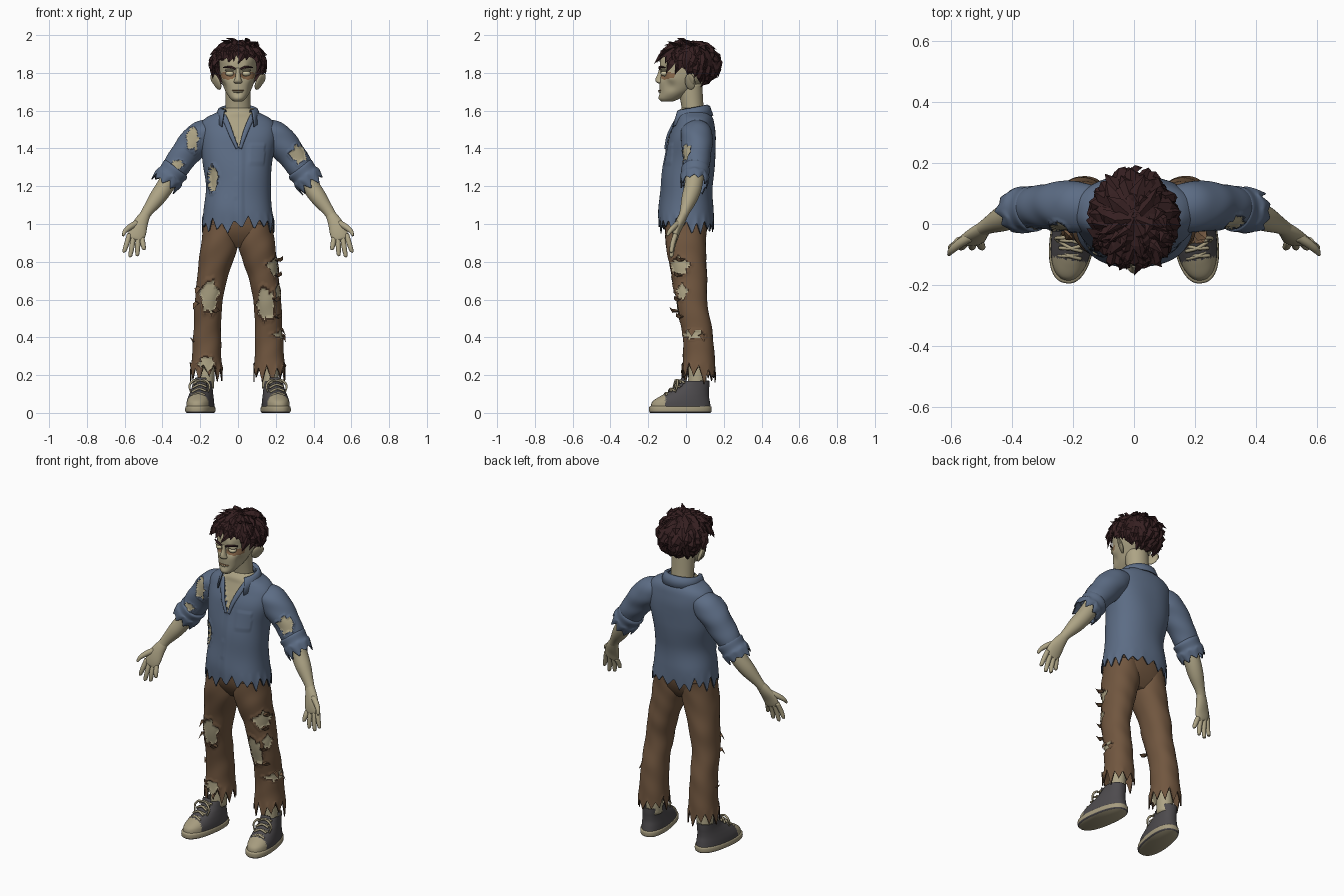
import bpy, bmesh, math, random
from math import sin, cos, pi, atan2, hypot, radians, exp
from mathutils import Vector, Matrix

random.seed(7)
if "Cube" in bpy.data.objects:
    bpy.data.objects.remove(bpy.data.objects["Cube"])


def material(name, *rgb):
    m = bpy.data.materials.new(name)
    m.use_nodes = True
    m.diffuse_color = (*rgb, 1)
    bsdf = m.node_tree.nodes["Principled BSDF"]
    bsdf.inputs["Base Color"].default_value = (*rgb, 1)
    bsdf.inputs["Roughness"].default_value = .9
    return m


SKIN = material("pale_skin", .42, .37, .235)
SORE = material("sore_skin", .25, .14, .07)
SHIRT = material("blue_cloth", .108, .152, .235)
SHIRT_EDGE = material("dark_blue_edge", .035, .045, .065)
TROUSERS = material("brown_cloth", .165, .094, .05)
TROUSERS_EDGE = material("dark_brown_edge", .05, .028, .016)
HAIR = material("dark_hair", .036, .014, .015)
CANVAS = material("grey_canvas", .075, .07, .075)
RUBBER = material("cream_rubber", .38, .33, .21)
EYE = material("pale_eye", .6, .54, .34)


def finish(name, bm, mats, smooth=True, thick=0):
    bmesh.ops.recalc_face_normals(bm, faces=bm.faces)
    me = bpy.data.meshes.new(name)
    bm.to_mesh(me)
    bm.free()
    for m in mats:
        me.materials.append(m)
    ob = bpy.data.objects.new(name, me)
    bpy.context.collection.objects.link(ob)
    if smooth:
        me.shade_smooth()
    if thick:
        mod = ob.modifiers.new("thickness", "SOLIDIFY")
        mod.thickness, mod.offset, mod.material_offset_rim = thick, -1, 2
    return ob


def spline(keys, n):
    """Smooth interpolation through the key tuples."""
    out = []
    for i in range(n):
        f = i / (n - 1) * (len(keys) - 1)
        k = min(int(f), len(keys) - 2)
        t = f - k
        a, b, c, d = (keys[max(0, min(len(keys) - 1, k + j))] for j in (-1, 0, 1, 2))
        out.append([q + .5 * t * (r - p + t * (2 * p - 5 * q + 4 * r - s + t * (3 * (q - r) + s - p)))
                    for p, q, r, s in zip(a, b, c, d)])
    return out


def tear(cx, cy, cz, a, c):
    """Ragged, slightly pointed hole: positive inside, zero on its outline."""
    def depth(p):
        x, y, z = p.x - cx, p.y - cy, (p.z - cz) / c
        ang = atan2(z, (x + y) / a)
        h = hypot(x, y) / a
        return 1 + .13 * sin(5 * ang + 40 * cz) + .08 * sin(9 * ang) - (h ** 1.5 + abs(z) ** 1.5) ** .667
    return depth


def loft(name, keys, n, segs, mats, flat=False, power=2, tears=(), push=None, jag=0,
         teeth=13, span=.1, cap=True, paint=None, thick=0):
    """Skin through elliptical rings (x, y, z, width, depth)."""
    bm, rings, st = bmesh.new(), [], spline(keys, n)
    zig = [random.uniform(.2, 1) * (-1) ** i for i in range(2 * teeth)]
    for i, (x, y, z, a, b) in enumerate(st):
        c, lo, hi = Vector((x, y, z)), st[max(0, i - 1)], st[min(n - 1, i + 1)]
        t = (Vector(hi[:3]) - Vector(lo[:3])).normalized()
        if flat:
            t = Vector((0, 0, 1 if t.z > 0 else -1))
        v = Vector((0, 1, 0))
        v = (v - t * t.y).normalized()
        u = v.cross(t)
        w = max(0, (i / (n - 1) - 1 + span) / span)
        ring = []
        for j in range(segs):
            ang = 2 * pi * j / segs
            ca, sa = cos(ang), sin(ang)
            off = (u * math.copysign(abs(ca) ** (2 / power), ca) * a
                   + v * math.copysign(abs(sa) ** (2 / power), sa) * b)
            p = c + off
            k = push(p) if push else 1
            d = max((f(p) for f in tears), default=-9)
            k *= .95 if d > 0 else 1.04 if d > -.3 else 1
            f = j / segs * 2 * teeth
            m = int(f)
            zz = zig[m] + (zig[(m + 1) % (2 * teeth)] - zig[m]) * (f - m)
            ring.append(bm.verts.new(c + off * k + t * zz * w * jag))
        rings.append(ring)
    for i in range(n - 1):
        for j in range(segs):
            q = (j + 1) % segs
            fc = bm.faces.new((rings[i][j], rings[i][q], rings[i + 1][q], rings[i + 1][j]))
            p = fc.calc_center_median()
            d = max((f(p) for f in tears), default=-9)
            if d > -.15:
                fc.material_index = 1 if d > 0 else 2
            elif paint:
                fc.material_index = paint(p)
    if cap:
        bm.faces.new(rings[0])
        bm.faces.new(rings[-1])
    return finish(name, bm, mats, True, thick)


def ball(name, loc, scale, mat, rot=(0, 0, 0)):
    bm = bmesh.new()
    bmesh.ops.create_uvsphere(bm, u_segments=24, v_segments=14, radius=1)
    ob = finish(name, bm, [mat])
    ob.location, ob.scale, ob.rotation_euler = loc, scale, rot
    return ob


def lock(bm, pts, out, width, thick):
    """Flattened tapering strand through three points."""
    pts = [Vector(p) for p in pts]
    side = (pts[-1] - pts[0]).cross(out).normalized()
    last = None
    for p, w in zip(pts[:-1], (.8, 1)):
        ring = [bm.verts.new(p + q * w) for q in
                (side * width, out * thick, -side * width, -out * thick)]
        if last:
            for j in range(4):
                bm.faces.new((last[j], last[j - 1], ring[j - 1], ring[j]))
        last = ring
    tip = bm.verts.new(pts[-1])
    for j in range(4):
        bm.faces.new((last[j], last[j - 1], tip))


def bump(p, x, y, z, r):
    return exp(-((abs(p.x) - x) ** 2 + (p.y - y) ** 2 + (p.z - z) ** 2) / r ** 2)


# Head, with sunken eyes and hollow cheeks
def face_shape(p):
    return (1 - .13 * bump(p, .043, -.13, 1.795, .026) - .1 * bump(p, .075, -.08, 1.725, .03)
            + .04 * bump(p, .04, -.13, 1.832, .02) + .06 * bump(p, .08, -.08, 1.77, .022)
            + .04 * bump(p, 0, -.14, 1.665, .025) - .04 * bump(p, 0, -.14, 1.688, .014))


loft("head", [(0, -.1, 1.648, .022, .03), (0, -.087, 1.665, .042, .056), (0, -.055, 1.7, .066, .085),
              (0, -.03, 1.74, .082, .11), (0, -.005, 1.78, .093, .133), (0, .008, 1.83, .099, .146),
              (0, .003, 1.88, .096, .134), (0, .01, 1.925, .066, .085), (0, .01, 1.94, .03, .04)],
     70, 96, [SKIN, SORE], True, 2.2, push=face_shape,
     paint=lambda p: int(p.y < -.06 and hypot((abs(p.x) - .053) / .042, (p.z - 1.787) / .022) < 1))
loft("nose", [(0, -.132, 1.825, .011, .01), (0, -.134, 1.795, .012, .016), (0, -.138, 1.768, .017, .024),
              (0, -.137, 1.752, .023, .022), (0, -.132, 1.743, .014, .012)], 20, 24, [SKIN], True)
loft("neck", [(0, .05, 1.5, .075, .065), (0, .037, 1.6, .066, .058), (0, .02, 1.74, .066, .066)],
     16, 40, [SKIN], True)
ball("mouth_line", (0, -.136, 1.707), (.034, .012, .003), SORE)
ball("lower_lip", (0, -.134, 1.7), (.026, .013, .006), SKIN)
for s, tag in ((1, "left"), (-1, "right")):
    ball(tag + "_eye", (s * .043, -.114, 1.797), (.023, .02, .015), EYE)
    ball(tag + "_eyelid", (s * .043, -.112, 1.813), (.026, .023, .008), SKIN)
    ball(tag + "_ear", (s * .114, .022, 1.753), (.011, .032, .046), SKIN, (-.25, s * .35, s * -.6))
    ball(tag + "_ear_rim", (s * .124, .024, 1.765), (.008, .027, .034), SKIN, (-.25, s * .35, s * -.8))
    loft(tag + "_eyebrow", [(s * .014, -.14, 1.82, .005, .004), (s * .04, -.138, 1.831, .006, .006),
                            (s * .078, -.11, 1.828, .003, .004)], 10, 8, [HAIR])


# Hair: a cap covered by shaggy locks
def scalp(az, el, k=1):
    return Vector((.131 * cos(el) * sin(az) * k, .018 + .15 * cos(el) * cos(az) * k, 1.85 + .112 * sin(el) * k))


def hairline(az):
    return radians(-24 - 36 * cos(az) if cos(az) > 0 else -24 - 48 * cos(az))


bm = bmesh.new()
rows = []
for i in range(13):
    rows.append([])
    for j in range(48):
        az = 2 * pi * j / 48
        rows[-1].append(bm.verts.new(scalp(az, hairline(az) * (1 - i / 12) + 1.55 * i / 12)))
for i in range(12):
    for j in range(48):
        bm.faces.new((rows[i][j - 1], rows[i][j], rows[i + 1][j], rows[i + 1][j - 1]))
for row in range(7):
    count = 25 - 3 * row
    for j in range(count):
        az = 2 * pi * (j + .5 * (row % 2)) / count + random.uniform(-.12, .12)
        el = hairline(az) + radians(14) + row * (1.3 - hairline(az)) / 7
        drop, sway = random.uniform(.35, .65), random.uniform(-.2, .4)
        lift = random.uniform(1.08, 1.26)
        pts = (scalp(az, el + .2), scalp(az + sway / 2, el - drop * .35, 1.08), scalp(az + sway, el - drop, lift))
        lock(bm, pts, (pts[1] - Vector((0, .018, 1.85))).normalized(), random.uniform(.017, .028), .014)
# Loose tufts on the crown and over the brow
for j in range(12):
    az = random.uniform(0, 2 * pi)
    p = scalp(az, random.uniform(.8, 1.3))
    lock(bm, (p, p + Vector((.015, -.012, .016)), p + Vector((random.uniform(-.05, .05), -.045, .028))),
         Vector((0, 0, 1)), .016, .01)
for x in (-.075, -.05, -.025, 0, .03, .07):
    lock(bm, ((x * .8, -.06, 1.935), (x, -.125, 1.91), (x * 1.2 + .008, -.142, random.uniform(1.855, 1.885))),
         Vector((0, -.8, .6)), .018, .012)
finish("hair", bm, [HAIR], False)


# Shirt body with open neck, placket, pocket and folds
def shirt_shape(p):
    k = 1 + .012 * sin(26 * p.z + 9 * p.x + 5 * p.y) + .01 * sin(17 * p.z - 22 * p.x)
    if p.y < 0 and p.z < 1.44:
        k += .035 * (-.012 < p.x < .025) + .025 * (abs(p.x - .1) < .04 and abs(p.z - 1.37) < .05)
    return k


def open_neck(p):
    return (.068 * (p.z - 1.4) / .17 - abs(p.x - .004)) / .02 if p.y < .03 else -9


loft("shirt", [(0, .04, 1.615, .08, .066), (0, .04, 1.59, .115, .085), (0, .045, 1.56, .172, .097),
               (0, .042, 1.52, .2, .108), (0, .032, 1.45, .2, .125), (0, .022, 1.34, .185, .135),
               (0, .005, 1.2, .173, .134), (0, .003, 1.08, .18, .144), (0, .003, .995, .192, .144)],
     90, 128, [SHIRT, SKIN, SHIRT_EDGE], True, 2.25, [open_neck, tear(-.14, -.09, 1.24, .034, .08)],
     shirt_shape, .052, 19, .11, False, None, .006)
for s, tag in ((1, "left"), (-1, "right")):
    loft(tag + "_lapel", [(s * .078, -.035, 1.575, .014, .006), (s * .055, -.068, 1.525, .014, .007),
                          (s * .032, -.096, 1.465, .012, .007), (s * .008 + .004, -.108, 1.4, .008, .007)],
         20, 16, [SHIRT])

# Folded collar
bm = bmesh.new()
grid = []
for i in range(41):
    a = radians(-140 + 7 * i)
    f = (1 - cos(a)) / 2
    tip = max(0, f - .55) * 2.8
    grid.append([bm.verts.new(Vector((r * sin(a) * (1 + tip * .12), .035 + (r - .012) * cos(a) - tip * g, z)))
                 for r, z, g in ((.075, 1.595 - .02 * f, 0), (.09, 1.632 - .03 * f, .01),
                                 (.104, 1.625 - .03 * f, .012), (.122, 1.575 - .01 * f - tip * .055, .024))])
for a, b in zip(grid, grid[1:]):
    for j in range(3):
        bm.faces.new((a[j], b[j], b[j + 1], a[j + 1]))
finish("collar", bm, [SHIRT, SHIRT, SHIRT_EDGE], True, .006)

# Sleeves, arms and hands
SLEEVE_TEARS = {1: [tear(.32, 0, 1.37, .046, .048)],
                -1: [tear(-.24, -.01, 1.45, .034, .065), tear(-.32, -.01, 1.315, .032, .024)]}
for s, tag in ((1, "left"), (-1, "right")):
    def at(*keys):
        return [(s * k[0], *k[1:]) for k in keys]
    loft(tag + "_sleeve", at((.13, .05, 1.495, .06, .075), (.2, .057, 1.46, .083, .085),
                             (.28, .058, 1.37, .077, .075), (.35, .05, 1.27, .066, .066)),
         60, 80, [SHIRT, SKIN, SHIRT_EDGE], tears=SLEEVE_TEARS[s],
         push=lambda p: 1 + .02 * sin(60 * p.z + 30 * p.y))
    loft(tag + "_cuff", at((.322, .05, 1.3, .06, .06), (.33, .05, 1.29, .077, .075),
                           (.352, .048, 1.262, .073, .073), (.366, .046, 1.243, .08, .077),
                           (.388, .043, 1.212, .073, .07)),
         24, 80, [SHIRT, SKIN, SHIRT_EDGE], jag=.028, teeth=9, span=.5, cap=False, thick=.006)
    loft(tag + "_forearm", at((.33, .05, 1.29, .05, .05), (.385, .038, 1.2, .047, .047),
                              (.43, .018, 1.135, .043, .042), (.478, -.005, 1.07, .03, .027),
                              (.5, -.018, 1.035, .027, .022)), 30, 32, [SKIN])
    loft(tag + "_palm", at((.488, -.01, 1.055, .026, .022), (.512, -.03, 1.01, .037, .024),
                           (.53, -.048, .965, .046, .02), (.541, -.058, .925, .043, .015),
                           (.544, -.06, .915, .03, .008)), 20, 28, [SKIN])
    for i, (bx, bz, tx, tz) in enumerate(((.508, .925, .498, .862), (.529, .93, .533, .832),
                                         (.553, .935, .57, .826), (.575, .945, .602, .85))):
        loft(f"{tag}_finger_{i + 1}", at((bx, -.055, bz, .013, .013),
             ((bx + tx) / 2, -.07, (bz + tz) / 2, .0135, .013), (tx, -.077, tz + .006, .01, .01),
             (tx, -.077, tz, .003, .003)), 12, 12, [SKIN])
    loft(tag + "_thumb", at((.535, -.04, 1.005, .016, .016), (.57, -.062, .985, .016, .015),
                            (.598, -.085, .962, .012, .012), (.608, -.1, .938, .006, .006)), 12, 14, [SKIN])

# Trousers
cloth = [TROUSERS, SKIN, TROUSERS_EDGE]
loft("trouser_seat", [(0, 0, 1.08, .165, .125), (0, 0, .98, .183, .115), (0, .002, .92, .175, .092),
                      (0, .005, .875, .1, .06)], 20, 64, cloth, True, 2.4)
LEG_TEARS = {1: [tear(.145, -.05, .57, .05, .095), tear(.2, -.04, .775, .056, .048), tear(.22, .04, .415, .06, .024),
                 tear(.21, -.02, .64, .03, .04)],
             -1: [tear(-.15, -.05, .62, .048, .095), tear(-.165, -.02, .26, .045, .04)]}
for s, tag in ((1, "left"), (-1, "right")):
    loft(tag + "_trouser_leg", [(s * x, y, z, a, b) for x, y, z, a, b in (
        (.09, 0, 1, .09, .11), (.1, 0, .88, .098, .105), (.135, .018, .72, .081, .093), (.156, .03, .58, .073, .083),
        (.163, .06, .43, .073, .08), (.166, .068, .3, .078, .083), (.167, .068, .21, .086, .09))],
         100, 88, cloth, True, 2.2, LEG_TEARS[s],
         lambda p: 1 + .009 * sin(34 * p.z + 30 * p.y) + .012 * sin(45 * p.z - 40 * p.x),
         .06, 11, .12, False, None, .006)
    loft(tag + "_ankle", [(s * .168, .06, .42, .05, .052), (s * .168, .06, .25, .045, .047),
                          (s * .172, .06, .13, .045, .05)], 12, 28, [SKIN], True)
bm = bmesh.new()
for x, y, z in ((.225, .03, .44), (.228, .08, .41), (.215, -.03, .81), (.21, -.04, .73), (.2, -.04, .6),
                (.21, -.03, .51), (-.205, -.03, .66), (-.215, -.02, .58), (-.225, .04, .38), (-.12, -.06, .54)):
    out = Vector((x - math.copysign(.15, x), y - .03, 0)).normalized()
    p = Vector((x, y, z))
    lock(bm, (p - out * .015, p + out * .012, p + out * .03 + Vector((0, 0, random.choice((-.035, .02))))),
         Vector((0, 0, 1)), .022, .01)
finish("torn_flaps", bm, [TROUSERS], False)

# Shoes, built straight then turned out
for s, tag in ((1, "left"), (-1, "right")):
    parts = [loft(tag + "_sole", [(0, -.03, 0, .066, .16), (0, -.03, .008, .074, .166), (0, -.03, .03, .073, .166),
                                  (0, -.03, .036, .066, .158)], 14, 56, [RUBBER, CANVAS], True, 2.4,
                  paint=lambda p: int(p.z < .006)),
             loft(tag + "_shoe", [(0, -.028, .03, .07, .16), (0, -.026, .06, .068, .153), (0, -.008, .088, .063, .13),
                                  (0, .018, .115, .057, .104), (0, .042, .14, .053, .082), (0, .058, .17, .052, .067)],
                  40, 64, [CANVAS, RUBBER], True, 2.25, paint=lambda p: int(p.y < -.118), cap=False, thick=.006),
             loft(tag + "_shoe_tongue", [(0, -.09, .085, .03, .012), (0, -.035, .135, .032, .012),
                                         (0, -.014, .185, .03, .01)], 12, 20, [CANVAS])]
    for i in range(4):
        y, z = -.1 + .025 * i, .1 + .022 * i
        for d in (1, -1):
            parts.append(loft(f"{tag}_lace_{i}_{d}", [(-.038, y - d * .01, z - .012, .006, .006),
                              (0, y - .006, z + .006, .006, .006), (.038, y + d * .01, z - .006, .006, .006)],
                              9, 8, [RUBBER]))
    for d in (1, -1):
        parts.append(loft(f"{tag}_bow_{d}", [(0, -.035, .168, .005, .005), (d * .03, -.05, .173, .006, .006),
                          (d * .054, -.055, .145, .006, .006), (d * .046, -.065, .11, .004, .004)], 12, 8, [RUBBER]))
    for ob in parts:
        ob.matrix_world = Matrix.Translation((s * .195, 0, 0)) @ Matrix.Rotation(s * .15, 4, "Z")
